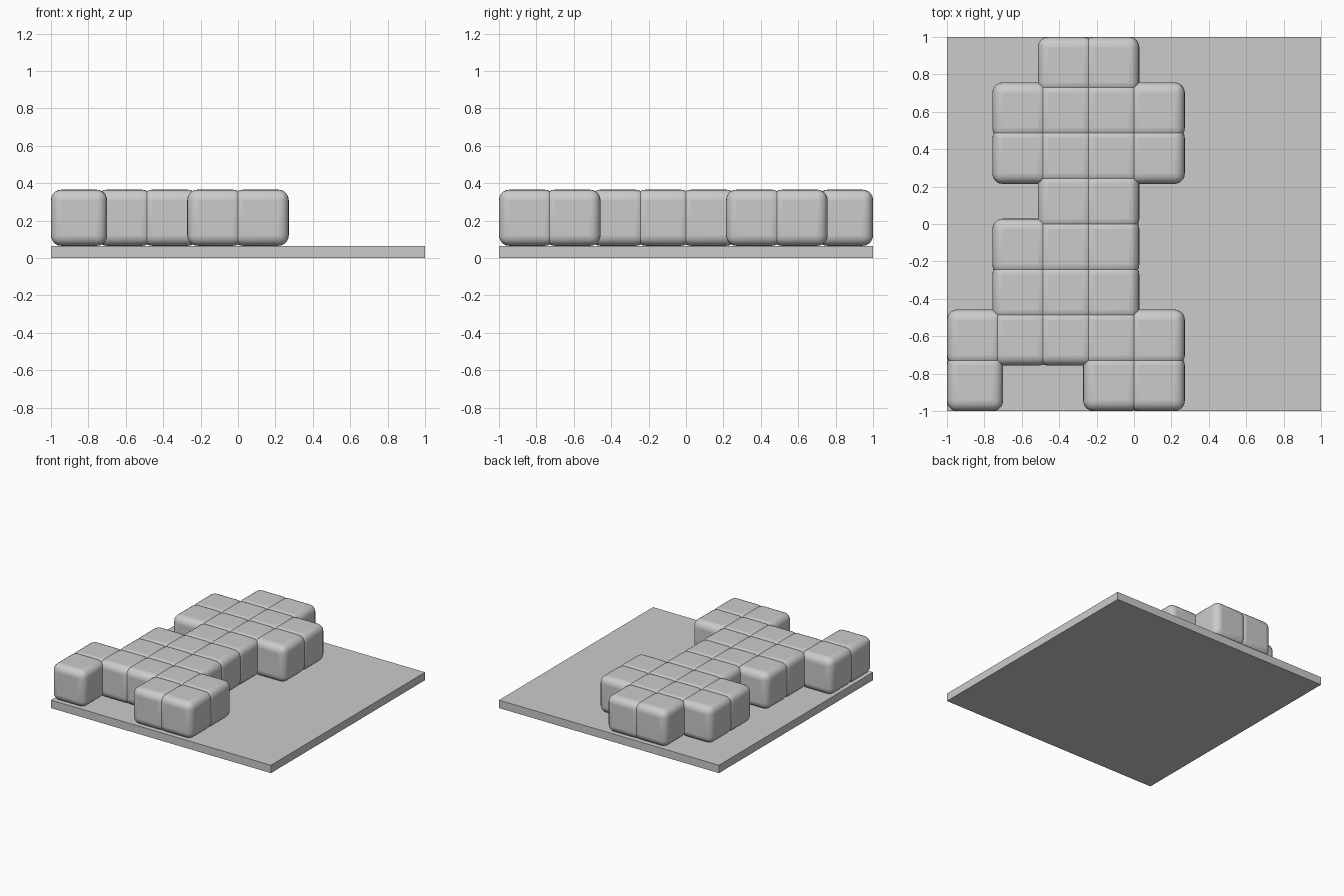
import bpy

cube = bpy.data.objects.get("Cube")
if cube:
    bpy.data.objects.remove(cube, do_unlink=True)

# Single plain grey
grey = bpy.data.materials.new("plain_grey")
grey.use_nodes = True
grey.diffuse_color = (0.6, 0.6, 0.6, 1)
grey.node_tree.nodes["Principled BSDF"].inputs["Base Color"].default_value = (0.6, 0.6, 0.6, 1)

BASE = 0.065    # base thickness
SIZE = 0.3      # block edge length
PITCH = 1.7 / 7  # block spacing, so neighbours overlap slightly


def box(name, location, size):
    bpy.ops.mesh.primitive_cube_add(size=1, location=location)
    obj = bpy.context.object
    obj.name = name
    obj.scale = size
    bpy.ops.object.transform_apply(location=False, rotation=False, scale=True)
    obj.data.materials.append(grey)
    return obj


# Flat square base
box("base_plate", (0, 0, BASE / 2), (2, 2, BASE))

# Rounded blocks, laid out from the back row to the front row
layout = [
    "..##.",
    ".####",
    ".####",
    "..##.",
    ".###.",
    ".###.",
    "#####",
    "#..##",
]
for row, line in enumerate(layout):
    for col, mark in enumerate(line):
        if mark != "#":
            continue
        x = -1 + SIZE / 2 + col * PITCH
        y = 1 - SIZE / 2 - row * PITCH
        block = box(f"block_row{row + 1}_column{col + 1}",
                    (x, y, BASE + SIZE / 2), (SIZE, SIZE, SIZE))
        bevel = block.modifiers.new("rounded_edges", "BEVEL")
        bevel.width = 0.055
        bevel.segments = 5
        bpy.ops.object.shade_smooth_by_angle()
